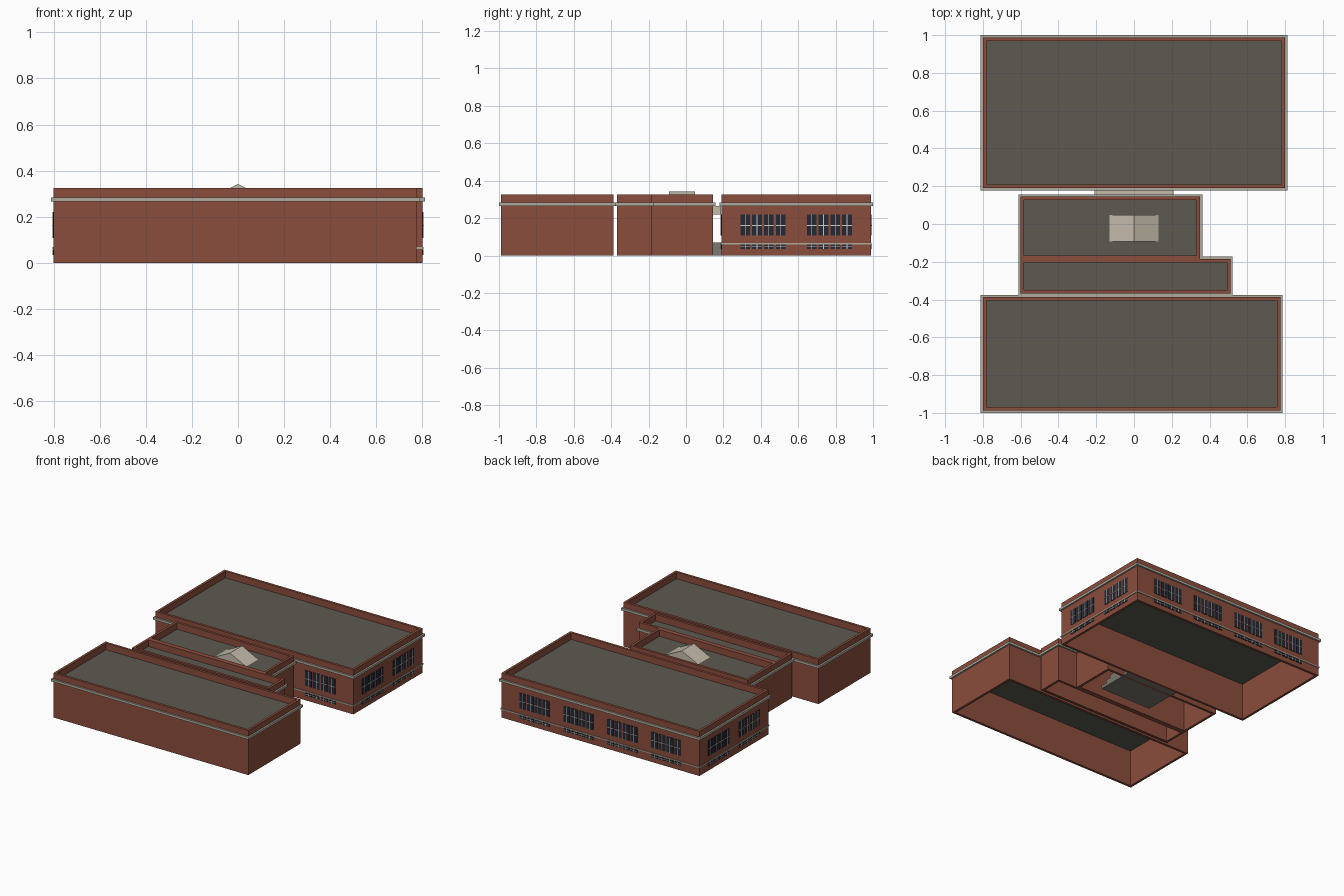
import bpy
import bmesh
from mathutils import Vector

old = bpy.data.objects.get("Cube")
if old:
    bpy.data.objects.remove(old, do_unlink=True)


def material(name, r, g, b):
    m = bpy.data.materials.new(name)
    m.use_nodes = True
    m.diffuse_color = (r, g, b, 1)
    m.node_tree.nodes["Principled BSDF"].inputs["Base Color"].default_value = (r, g, b, 1)
    return m


BRICK = material("red brick", 0.26, 0.075, 0.047)
ROOF = material("grey roofing", 0.107, 0.102, 0.083)
STONE = material("pale stone", 0.44, 0.41, 0.34)
LIMESTONE = material("warm limestone", 0.56, 0.50, 0.41)
STEP = material("weathered step stone", 0.20, 0.19, 0.165)
GLASS = material("dark glass", 0.018, 0.022, 0.034)
FRAME = material("white window frame", 0.62, 0.62, 0.60)


def finish(name, bm, mat):
    bmesh.ops.recalc_face_normals(bm, faces=bm.faces)
    mesh = bpy.data.meshes.new(name)
    bm.to_mesh(mesh)
    bm.free()
    mesh.materials.append(mat)
    obj = bpy.data.objects.new(name, mesh)
    bpy.context.collection.objects.link(obj)
    return obj


def add_box(bm, lo, hi):
    lo, hi = Vector(lo), Vector(hi)
    verts = bmesh.ops.create_cube(bm, size=1)["verts"]
    for v in verts:
        v.co = (lo + hi) / 2 + v.co * (hi - lo)


def box(name, lo, hi, mat):
    bm = bmesh.new()
    add_box(bm, lo, hi)
    return finish(name, bm, mat)


def ring(name, rect, z0, z1, outer, inner, mat):
    """Rectangular band around a footprint, grown by outer and cut back by inner."""
    x0, x1, y0, y1 = rect
    bm = bmesh.new()
    loops = []
    for grow, z in ((outer, z0), (outer, z1), (-inner, z1), (-inner, z0)):
        loops.append([bm.verts.new(p) for p in (
            (x0 - grow, y0 - grow, z), (x1 + grow, y0 - grow, z),
            (x1 + grow, y1 + grow, z), (x0 - grow, y1 + grow, z))])
    for a, b in zip(loops, loops[1:] + loops[:1]):
        for i in range(4):
            j = (i + 1) % 4
            bm.faces.new((a[i], a[j], b[j], b[i]))
    return finish(name, bm, mat)


# Building blocks: open-bottomed walls with parapet, sunken roof and cornice
WALL = 0.018
TOP = 0.325
blocks = {
    "rear_wing": (-0.80, 0.80, 0.19, 0.988),
    "centre_hall": (-0.60, 0.35, -0.185, 0.145),
    "centre_link": (-0.60, 0.51, -0.368, -0.185),
    "front_wing": (-0.80, 0.775, -0.988, -0.387),
}
for name, rect in blocks.items():
    x0, x1, y0, y1 = rect
    ring(name + "_walls", rect, 0, TOP, 0, WALL, BRICK)
    box(name + "_roof", (x0 + WALL, y0 + WALL, 0.27), (x1 - WALL, y1 - WALL, 0.277), ROOF)
    ring(name + "_cornice", rect, 0.266, 0.283, 0.012, 0.005, STONE)

rear = blocks["rear_wing"]
ring("rear_wing_belt_course", rear, 0.060, 0.068, 0.005, 0.005, STONE)

# Window groups on all sides of the rear wing
MODULE = 0.355
PITCH = 0.063
HALF = 0.026
glass, frames = bmesh.new(), bmesh.new()


def window_group(origin, along, out, centre):
    def plate(bm, a0, a1, z0, z1, depth):
        p = origin + along * a0 - out * 0.002
        q = origin + along * a1 + out * depth
        lo = [min(p[i], q[i]) for i in range(2)]
        hi = [max(p[i], q[i]) for i in range(2)]
        add_box(bm, (*lo, z0), (*hi, z1))

    for k in range(4):
        c = centre + (k - 1.5) * PITCH
        plate(glass, c - HALF, c + HALF, 0.107, 0.220, 0.003)
        plate(glass, c - HALF, c + HALF, 0.035, 0.058, 0.003)
        plate(frames, c - 0.002, c + 0.002, 0.107, 0.220, 0.005)
        plate(frames, c - 0.002, c + 0.002, 0.035, 0.058, 0.005)
        plate(frames, c - HALF, c + HALF, 0.159, 0.163, 0.006)
        plate(frames, c - HALF, c + HALF, 0.045, 0.048, 0.005)


X, Y = Vector((1, 0, 0)), Vector((0, 1, 0))
mid_y = (rear[2] + rear[3]) / 2
for sign, y in ((-1, rear[2]), (1, rear[3])):
    for i in range(4):
        window_group(Y * y, X, Y * sign, (i - 1.5) * MODULE)
for sign, x in ((-1, rear[0]), (1, rear[1])):
    for i in range(2):
        window_group(X * x, Y, X * sign, mid_y + (i - 0.5) * MODULE)
finish("window_panes", glass, GLASS)
finish("window_bars", frames, FRAME)

# Entrance between the rear wing and hall: steps and entablature
steps = bmesh.new()
for i in range(3):
    add_box(steps, (-0.21, -0.09 + i * 0.045, i * 0.023), (0.21, 0.19, 0.023 * (i + 1)))
finish("entrance_steps", steps, STEP)
box("entrance_entablature", (-0.21, 0.0, 0.22), (0.21, 0.188, 0.266), LIMESTONE)

# Gabled pediment rising through the hall roof
bm = bmesh.new()
profile = ((-0.14, 0.272), (0.14, 0.272), (0.0, 0.342))
front = [bm.verts.new((x, -0.092, z)) for x, z in profile]
back = [bm.verts.new((x, 0.048, z)) for x, z in profile]
bm.faces.new(front)
bm.faces.new(back)
for i in range(3):
    j = (i + 1) % 3
    bm.faces.new((front[i], front[j], back[j], back[i]))
finish("entrance_pediment", bm, LIMESTONE)
